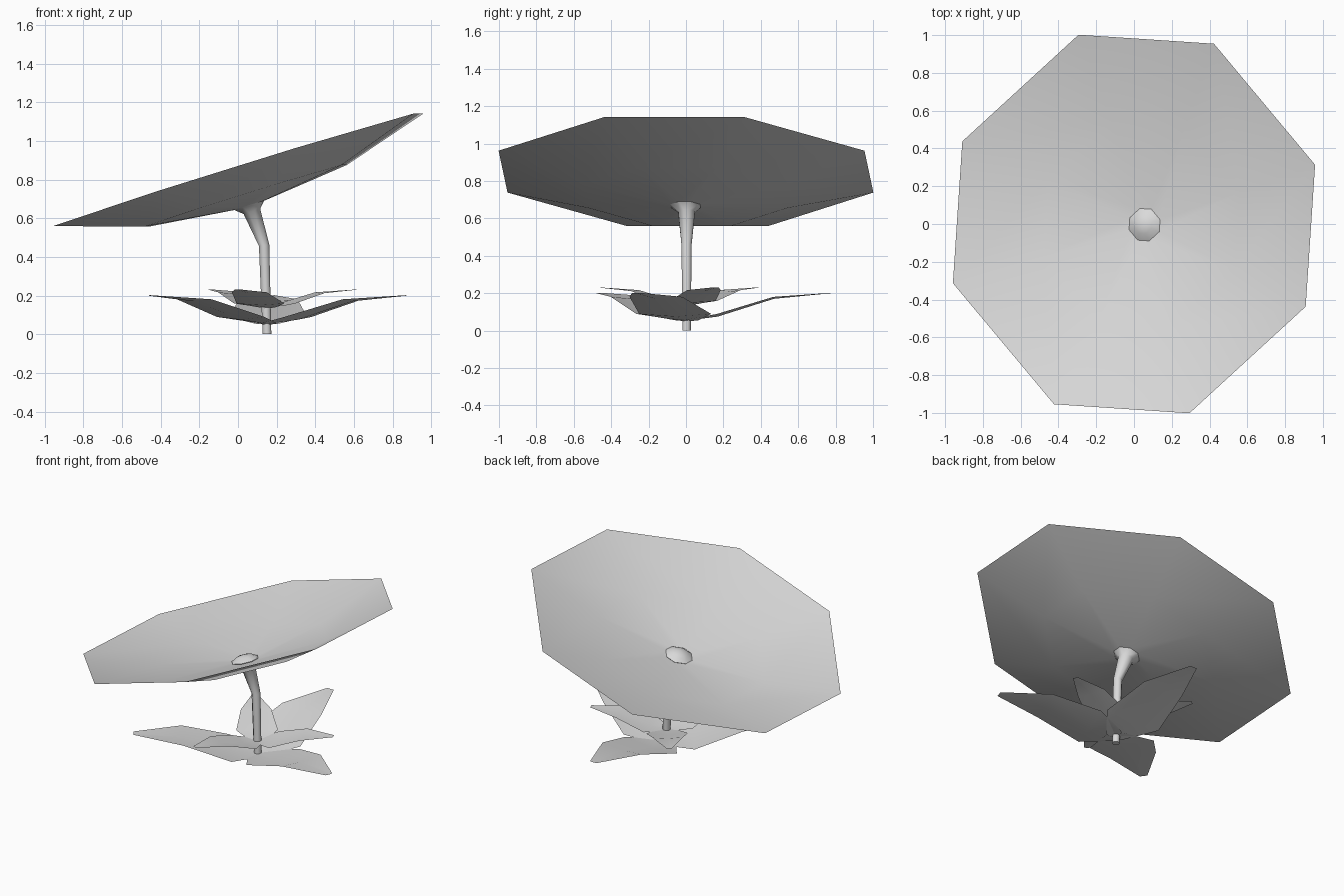
import bpy, bmesh, math
from mathutils import Vector

if "Cube" in bpy.data.objects:
    bpy.data.objects.remove(bpy.data.objects["Cube"])

grey = bpy.data.materials.new("plain_grey")
grey.diffuse_color = (0.7, 0.7, 0.7, 1)
grey.use_nodes = True
grey.node_tree.nodes["Principled BSDF"].inputs["Base Color"].default_value = grey.diffuse_color


def make_object(name, bm, recalc=False):
    if recalc:
        bmesh.ops.recalc_face_normals(bm, faces=bm.faces)
    for f in bm.faces:
        f.smooth = True
    mesh = bpy.data.meshes.new(name)
    bm.to_mesh(mesh)
    bm.free()
    mesh.materials.append(grey)
    obj = bpy.data.objects.new(name, mesh)
    bpy.context.collection.objects.link(obj)
    return obj


def bridge(bm, lower, upper):
    n = len(lower)
    for i in range(n):
        j = (i + 1) % n
        bm.faces.new((lower[i], lower[j], upper[j], upper[i]))


def fan(bm, ring, tip):
    for i in range(len(ring)):
        bm.faces.new((ring[i], ring[(i + 1) % len(ring)], tip))


# Tilted frame shared by the bloom and the top of the stem
tilt, turn = math.radians(17.3), math.radians(-3.8)
dx, dy = math.cos(turn), math.sin(turn)
ax = Vector((dx * math.cos(tilt), dy * math.cos(tilt), math.sin(tilt)))
ay = Vector((-dy, dx, 0))
an = ax.cross(ay)
rim_centre = Vector((0, 0, 0.85))
angles = [math.radians(a) for a in (21, 69, 111, 159, 201, 249, 291, 339)]


def bloom_ring(bm, radius, depth):
    return [bm.verts.new(rim_centre - an * depth
                         + ax * radius * math.cos(a) + ay * radius * math.sin(a))
            for a in angles]


# Bloom: shallow eight-sided dish
bm = bmesh.new()
rings = [bloom_ring(bm, r, d) for r, d in ((0.08, 0.193), (0.57, 0.14), (1.05, 0.0))]
for inner, outer in zip(rings, rings[1:]):
    bridge(bm, outer[::-1], inner[::-1])
fan(bm, rings[0], bm.verts.new(rim_centre - an * 0.2))
make_object("bloom_dish", bm, False)

# Stem: bent tube that flares into the dish and ends in a small dome
bm = bmesh.new()
stem = []
for x, z, r, lean in ((0.15, 0, 0.024, 0), (0.135, 0.46, 0.029, 0.15),
                      (0.072, 0.635, 0.048, 0.3)):
    u = Vector((math.cos(lean), 0, math.sin(lean)))
    stem.append([bm.verts.new(Vector((x, 0.003, z)) + u * r * math.cos(a)
                              + Vector((0, r * math.sin(a), 0))) for a in angles])
stem.append(bloom_ring(bm, 0.09, 0.188))
stem.append(bloom_ring(bm, 0.05, 0.163))
for lower, upper in zip(stem, stem[1:]):
    bridge(bm, lower, upper)
fan(bm, stem[-1], bm.verts.new(rim_centre - an * 0.153))
bm.faces.new(stem[0][::-1])
obj = make_object("stem", bm, True)
bpy.context.view_layer.objects.active = obj
obj.select_set(True)
bpy.ops.object.shade_smooth_by_angle(angle=math.radians(60))


# Leaves: folded blades of (distance, half width, height)
def add_leaf(name, degrees, profile):
    a = math.radians(degrees)
    out = Vector((math.cos(a), math.sin(a), 0))
    side = Vector((-out.y, out.x, 0))
    bm = bmesh.new()
    rows = []
    for dist, half, z in profile:
        mid = Vector((0.15, 0, z)) + out * dist
        lift = Vector((0, 0, half * 0.07))
        rows.append([bm.verts.new(mid - side * half + lift),
                     bm.verts.new(mid),
                     bm.verts.new(mid + side * half + lift)])
    for p, q in zip(rows, rows[1:]):
        for i in range(2):
            bm.faces.new((p[i], q[i], q[i + 1], p[i + 1]))
    make_object(name, bm)


lower = [(-0.02, 0.06, 0.05), (0.17, 0.205, 0.075), (0.47, 0.15, 0.17), (0.775, 0.025, 0.2)]
upper = [(-0.01, 0.04, 0.135), (0.11, 0.13, 0.15), (0.295, 0.095, 0.21), (0.49, 0.016, 0.23)]
for i, deg in enumerate((89, 217, 340)):
    add_leaf(f"lower_leaf_{i + 1}", deg, lower)
for i, deg in enumerate((19, 127, 252)):
    add_leaf(f"upper_leaf_{i + 1}", deg, upper)
